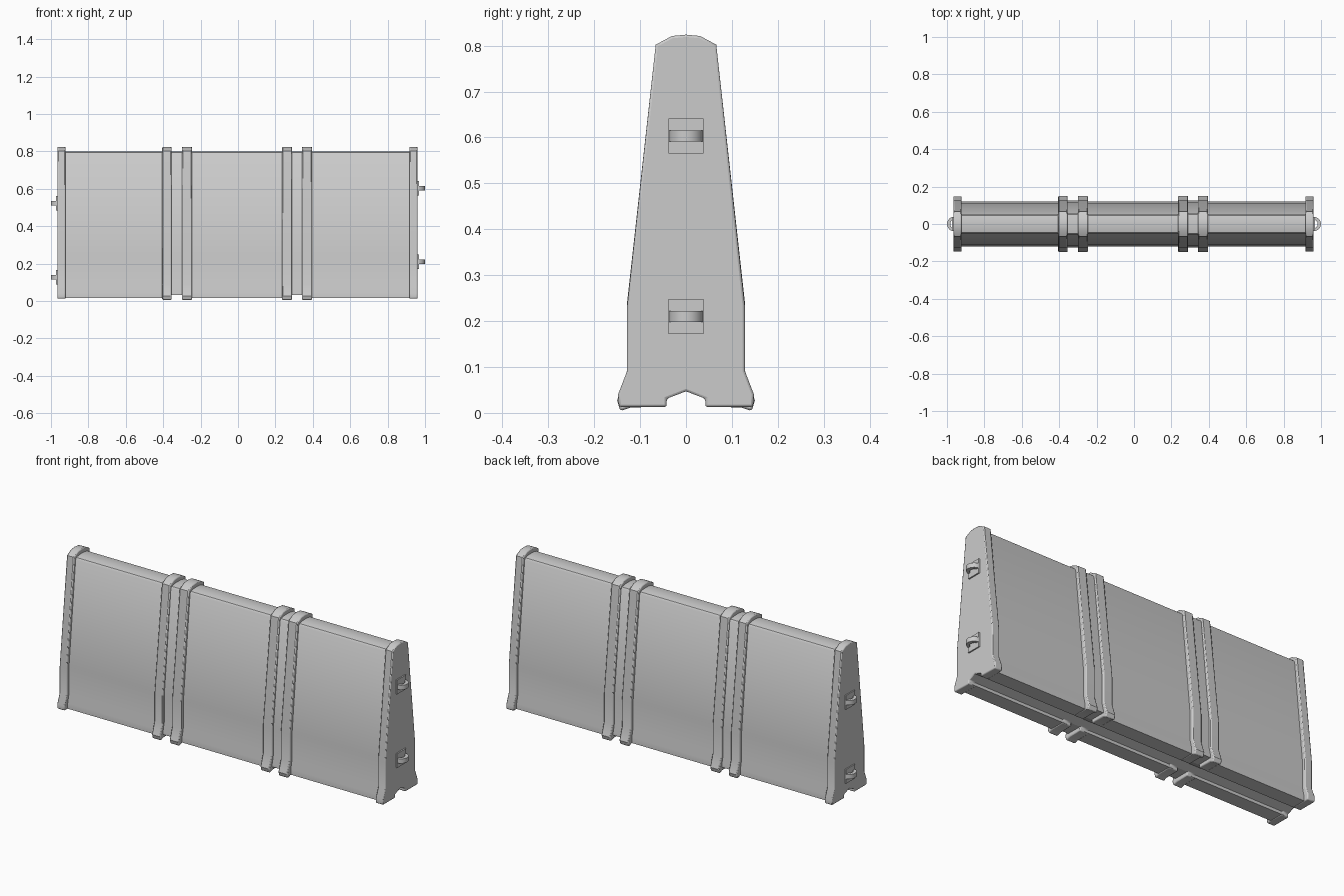
import bpy, bmesh, math

if "Cube" in bpy.data.objects:
    bpy.data.objects.remove(bpy.data.objects["Cube"])


def finish(name, bm, bevel=0.0):
    bmesh.ops.recalc_face_normals(bm, faces=bm.faces)
    me = bpy.data.meshes.new(name)
    bm.to_mesh(me)
    bm.free()
    ob = bpy.data.objects.new(name, me)
    bpy.context.collection.objects.link(ob)
    if bevel:
        m = ob.modifiers.new("soft_edges", "BEVEL")
        m.width = bevel
        m.segments = 2
        m.limit_method = "ANGLE"
        m.angle_limit = math.radians(62)
    bpy.ops.object.select_all(action="DESELECT")
    ob.select_set(True)
    bpy.context.view_layer.objects.active = ob
    bpy.ops.object.shade_smooth_by_angle(angle=math.radians(35))
    return ob


def prism(name, pts, axis, a, b, bevel=0.0):
    """Extrude a closed 2D outline along x (points are y,z) or z (points are x,y)."""
    bm = bmesh.new()
    place = (lambda p, t: (t, *p)) if axis == "x" else (lambda p, t: (*p, t))
    lo = [bm.verts.new(place(p, a)) for p in pts]
    hi = [bm.verts.new(place(p, b)) for p in pts]
    bm.faces.new(lo)
    bm.faces.new(hi)
    n = len(pts)
    for i in range(n):
        j = (i + 1) % n
        bm.faces.new((lo[i], lo[j], hi[j], hi[i]))
    return finish(name, bm, bevel)


def mirrored(half):
    """Half outline from bottom centre to top centre on +y, mirrored to -y."""
    return half + [(-y, z) for y, z in reversed(half) if y > 0]


def notch(base):
    return [(0, 0.047), (0.042, 0.031), (0.042, base)]


# Outlines: flange/rib, hollow body and the shallow panel between paired ribs
flange = mirrored(notch(0.013) + [
    (0.146, 0.013), (0.148, 0.04), (0.128, 0.092), (0.128, 0.235),
    (0.066, 0.802), (0.031, 0.821), (0, 0.824)])
rib = mirrored(notch(0.013) + [
    (0.12, 0.012), (0.143, 0.004), (0.15, 0.027), (0.129, 0.09), (0.129, 0.235),
    (0.066, 0.802), (0.031, 0.821), (0, 0.824)])


def body_outline(base, grow):
    return mirrored(notch(base) + [
        (0.12 + grow, base), (0.12 + grow, 0.045), (0.109 + grow, 0.092),
        (0.109 + grow, 0.235), (0.053 + grow, 0.785), (0.046 + grow, 0.794),
        (0.025, 0.799), (0, 0.8)])


# Main body sections, ending inside the ribs
for i, (a, b) in enumerate([(-0.94, -0.38), (-0.272, 0.262), (0.368, 0.935)]):
    prism(f"body_section_{i + 1}", body_outline(0.015, 0), "x", a, b)

# Narrow panels between each pair of ribs, raised underneath as cross channels
for i, (a, b) in enumerate([(-0.38, -0.272), (0.262, 0.368)]):
    prism(f"rib_gap_panel_{i + 1}", body_outline(0.031, 0.006), "x", a, b)

# Paired ribs
for i, (a, b) in enumerate([(-0.405, -0.355), (-0.3, -0.246),
                            (0.236, 0.29), (0.342, 0.396)]):
    prism(f"rib_{i + 1}", rib, "x", a, b, 0.005)

# End flanges
prism("end_flange_left", flange, "x", -0.966, -0.922, 0.005)
prism("end_flange_right", flange, "x", 0.916, 0.96, 0.005)


# Connector: small backing plate with a half-ring eyelet
def connector(name, side, x, z):
    plate = [(-0.038, z - 0.038), (0.038, z - 0.038),
             (0.038, z + 0.038), (-0.038, z + 0.038)]
    prism(name + "_plate", plate, "x", side * (x - 0.008), side * (x + 0.008))
    steps = [math.pi * (k / 10 - 0.5) for k in range(11)]
    arc = lambda rx, ry: [(side * (x + rx * math.cos(t)), ry * math.sin(t))
                          for t in steps]
    ring = arc(1.0 - x, 0.038) + arc(0.982 - x, 0.024)[::-1]
    prism(name + "_eyelet", ring, "z", z - 0.012, z + 0.012)


for side, x, heights in [(-1, 0.964, (0.127, 0.522)), (1, 0.959, (0.21, 0.603))]:
    for label, z in zip(("lower", "upper"), heights):
        connector(f"{'left' if side < 0 else 'right'}_{label}_connector", side, x, z)
